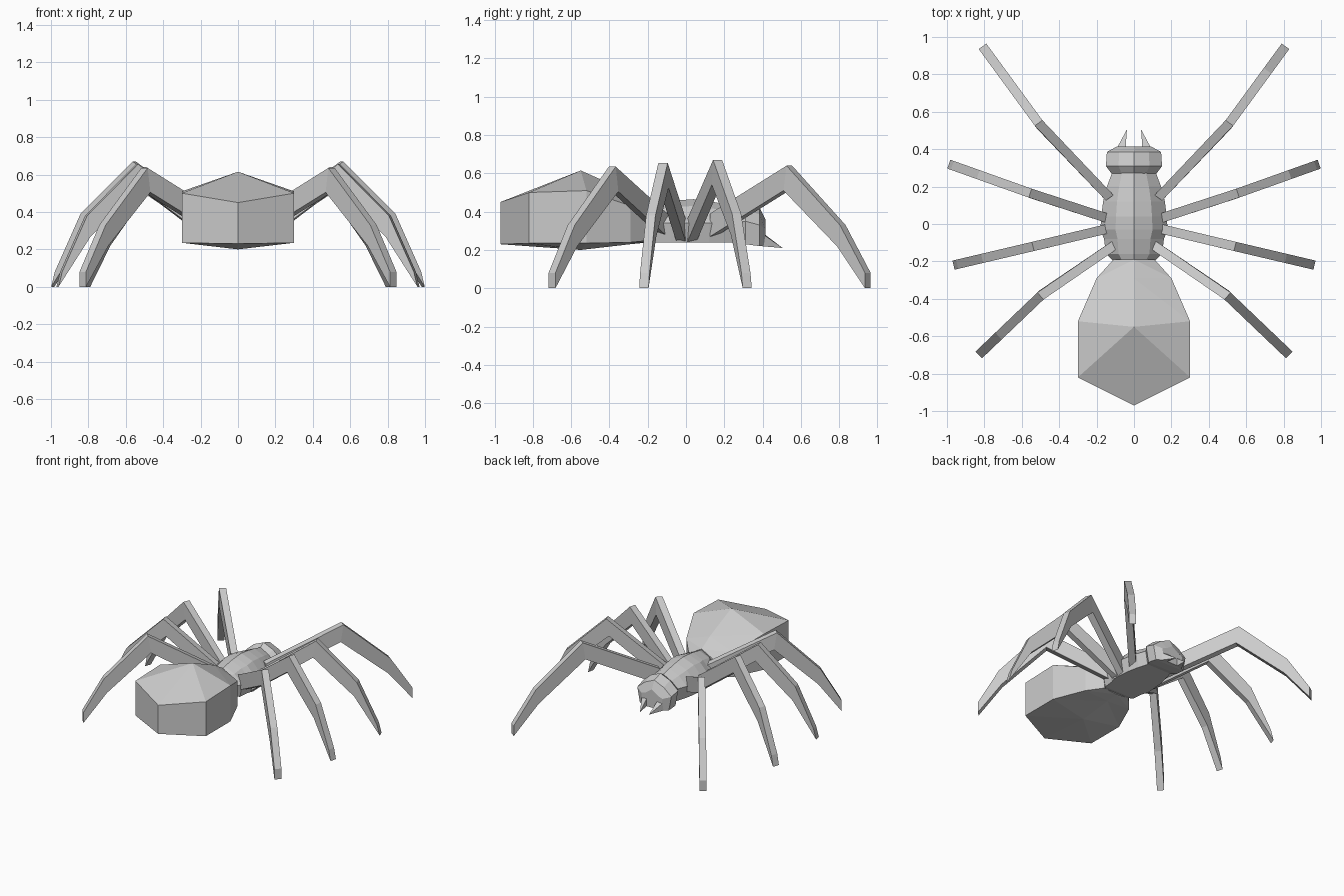
import bpy, bmesh
from mathutils import Vector

cube = bpy.data.objects.get("Cube")
if cube:
    bpy.data.objects.remove(cube, do_unlink=True)

grey = bpy.data.materials.new("body_grey")
grey.use_nodes = True
grey.diffuse_color = (0.6, 0.6, 0.6, 1)
grey.node_tree.nodes["Principled BSDF"].inputs["Base Color"].default_value = (0.6, 0.6, 0.6, 1)


def loft(name, rings, triangulate=False):
    """Skin a closed surface through rings of equal point count."""
    bm = bmesh.new()
    loops = [[bm.verts.new(p) for p in ring] for ring in rings]
    n = len(loops[0])
    for a, b in zip(loops, loops[1:]):
        for i in range(n):
            j = (i + 1) % n
            bm.faces.new((a[i], a[j], b[j], b[i]))
    bm.faces.new(loops[0])
    bm.faces.new(loops[-1])
    if triangulate:
        bmesh.ops.triangulate(bm, faces=bm.faces[:])
    bmesh.ops.recalc_face_normals(bm, faces=bm.faces[:])
    return finish(name, bm)


def finish(name, bm):
    mesh = bpy.data.meshes.new(name)
    bm.to_mesh(mesh)
    bm.free()
    mesh.materials.append(grey)
    obj = bpy.data.objects.new(name, mesh)
    bpy.context.collection.objects.link(obj)
    return obj


# Abdomen: (side y, half width, side top, side bottom, centre y, centre top, centre bottom)
stations = [(-0.19, 0.11, 0.38, 0.25, -0.19, 0.44, 0.24),
            (-0.29, 0.20, 0.43, 0.24, -0.29, 0.50, 0.23),
            (-0.52, 0.30, 0.51, 0.235, -0.55, 0.615, 0.20),
            (-0.82, 0.30, 0.50, 0.235, -0.97, 0.45, 0.23)]
bm = bmesh.new()
rows = []
for y, w, zt, zb, cy, ct, cb in stations:
    rows.append([bm.verts.new(p) for p in (
        (0, cy, ct), (w, y, zt), (w, y, zb), (0, cy, cb), (-w, y, zb), (-w, y, zt))])
for a, b in zip(rows, rows[1:]):
    for c, s in ((0, 1), (0, 5), (3, 2), (3, 4)):
        bm.faces.new((a[c], a[s], b[s]))
        bm.faces.new((a[c], b[s], b[c]))
    for s, t in ((1, 2), (5, 4)):
        bm.faces.new((a[s], a[t], b[t], b[s]))
bm.faces.new(rows[0])
end = rows[-1]
bm.faces.new(end[0:4])
bm.faces.new((end[3], end[4], end[5], end[0]))
bmesh.ops.recalc_face_normals(bm, faces=bm.faces[:])
finish("abdomen", bm)


def shell_ring(y, w, top, mid, bottom):
    half = [(0.55 * w, top - 0.035), (w, mid), (0.85 * w, bottom)]
    pts = [(0, top)] + half + [(-x, z) for x, z in reversed(half)]
    return [(x, y, z) for x, z in pts]


# Thorax with shallow notches between the leg sockets
loft("thorax", [shell_ring(*r) for r in (
    (-0.20, 0.11, 0.43, 0.33, 0.25), (-0.16, 0.15, 0.44, 0.34, 0.24),
    (-0.08, 0.16, 0.455, 0.34, 0.24), (-0.03, 0.18, 0.46, 0.34, 0.24),
    (0.04, 0.175, 0.465, 0.34, 0.24), (0.12, 0.165, 0.455, 0.34, 0.24),
    (0.20, 0.145, 0.44, 0.34, 0.24), (0.28, 0.115, 0.42, 0.34, 0.24))])

# Head
loft("head", [shell_ring(*r) for r in (
    (0.27, 0.12, 0.42, 0.34, 0.24), (0.31, 0.15, 0.445, 0.35, 0.23),
    (0.385, 0.145, 0.42, 0.33, 0.22), (0.415, 0.09, 0.36, 0.31, 0.22))])

# Fangs
for side, label in ((1, "left"), (-1, "right")):
    bm = bmesh.new()
    base = [bm.verts.new((side * x, y, z)) for x, y, z in (
        (0.045, 0.40, 0.29), (0.10, 0.39, 0.29), (0.10, 0.39, 0.22), (0.045, 0.41, 0.22))]
    tip = bm.verts.new((side * 0.038, 0.505, 0.21))
    bm.faces.new(base)
    for i in range(4):
        bm.faces.new((base[i], base[(i + 1) % 4], tip))
    bmesh.ops.recalc_face_normals(bm, faces=bm.faces[:])
    finish("fang_" + label, bm)

# Legs: root, knee and foot in plan, root top, knee top, shin position and shin top
legs = {
    "front_leg": ((0.13, 0.14), (0.51, 0.54), (0.81, 0.95), 0.39, 0.64, 0.68, 0.33),
    "front_middle_leg": ((0.14, 0.03), (0.555, 0.165), (0.99, 0.32), 0.36, 0.67, 0.64, 0.39),
    "rear_middle_leg": ((0.14, -0.025), (0.54, -0.12), (0.965, -0.22), 0.36, 0.655, 0.64, 0.38),
    "rear_leg": ((0.10, -0.11), (0.50, -0.385), (0.83, -0.70), 0.385, 0.635, 0.68, 0.33),
}
for name, (root, knee, foot, root_z, knee_z, f, shin_z) in legs.items():
    root, knee, foot = Vector(root), Vector(knee), Vector(foot)
    shin = knee.lerp(foot, f)
    out = (foot - knee).normalized()
    across = Vector((-out.y, out.x)) * 0.025
    for side, label in ((1, "left"), (-1, "right")):
        rings = []
        # centre, top height, bottom height, inward shift of the lower edge
        for c, top, low, inset in ((root, root_z, root_z - 0.12, 0), (knee, knee_z, knee_z - 0.13, 0.02),
                                   (shin, shin_z, shin_z - 0.11, 0.02), (foot, 0.08, 0, 0)):
            d = c - out * inset
            u = c - out * (0.02 if c is foot and "middle" in name else 0)
            rings.append([(side * p.x, p.y, z) for p, z in (
                (u + across, top), (u - across, top), (d - across, low), (d + across, low))])
        loft(name + "_" + label, rings)
